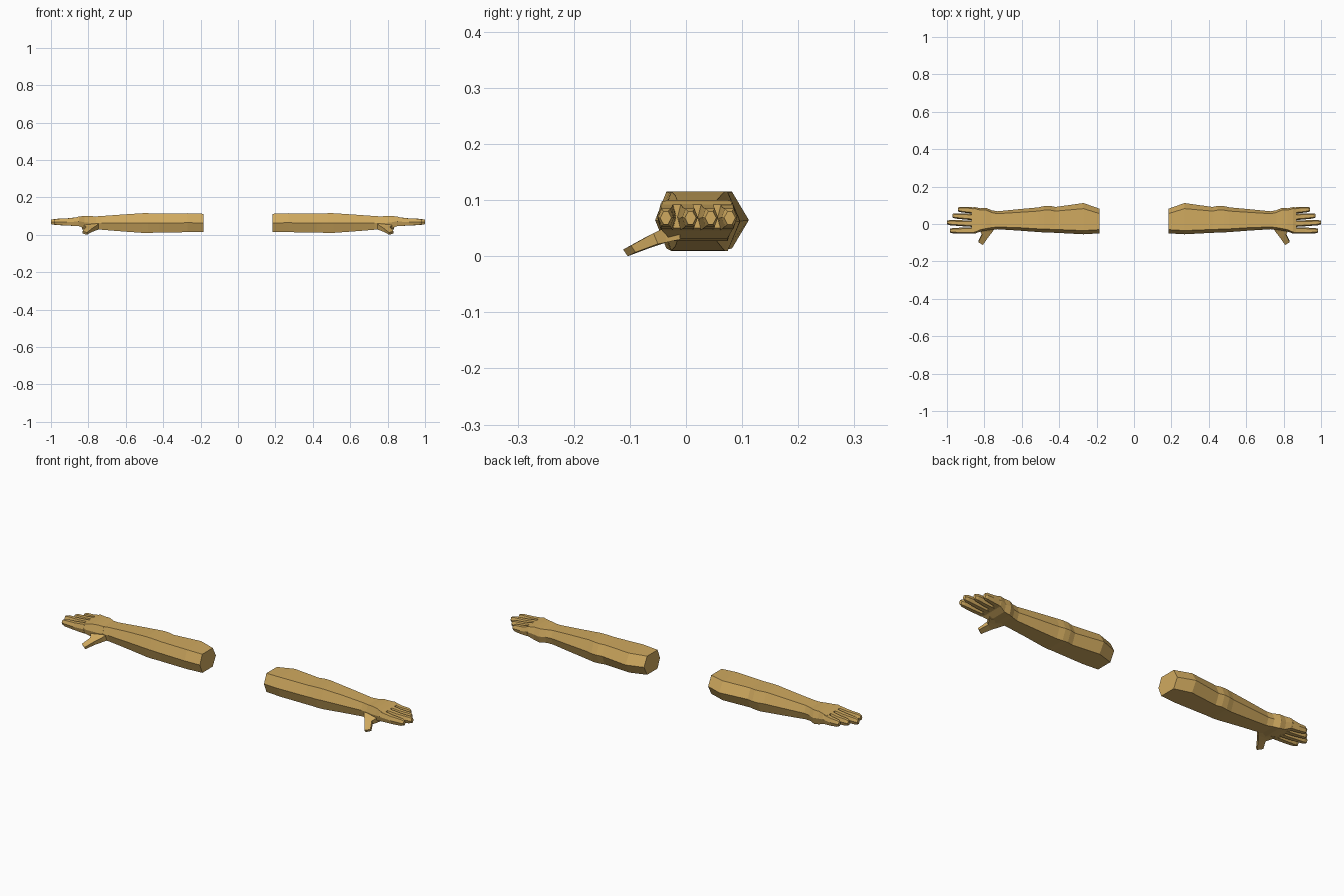
import bpy, bmesh
from mathutils import Vector

skin = bpy.data.materials.new("tan_skin")
skin.diffuse_color = (0.63, 0.40, 0.115, 1)


def loft(name, rings):
    """Join equal-sized rings of points, cap both ends, mirror to the other side."""
    bm = bmesh.new()
    loops = [[bm.verts.new(p) for p in ring] for ring in rings]
    n = len(loops[0])
    for a, b in zip(loops, loops[1:]):
        for i in range(n):
            j = (i + 1) % n
            bm.faces.new((a[i], a[j], b[j], b[i]))
    bm.faces.new(loops[0])
    bm.faces.new(loops[-1])
    bmesh.ops.recalc_face_normals(bm, faces=bm.faces)
    mesh = bpy.data.meshes.new(name)
    bm.to_mesh(mesh)
    bm.free()
    mesh.materials.append(skin)
    obj = bpy.data.objects.new(name, mesh)
    bpy.context.collection.objects.link(obj)
    obj.modifiers.new("mirror", 'MIRROR')
    return obj


def hex_ring(x, y0, y1, z0, z1, front, back):
    """Six-sided section: flat top and bottom, pointed front and back."""
    m = (z0 + z1) / 2
    return [(x, y0, m), (x, y0 + front, z1), (x, y1 - back, z1),
            (x, y1, m), (x, y1 - back, z0), (x, y0 + front, z0)]


# Forearm and wrist: x, front y, back y, bottom z, top z, front and back chamfer
loft("arm", [hex_ring(*s) for s in (
    (0.185, -0.050, 0.082, 0.015, 0.112, 0.020, 0.026),
    (0.270, -0.055, 0.112, 0.014, 0.115, 0.020, 0.030),
    (0.420, -0.047, 0.091, 0.011, 0.113, 0.018, 0.022),
    (0.450, -0.046, 0.097, 0.011, 0.114, 0.018, 0.022),
    (0.480, -0.045, 0.096, 0.009, 0.115, 0.018, 0.022),
    (0.510, -0.043, 0.089, 0.010, 0.115, 0.017, 0.020),
    (0.620, -0.035, 0.079, 0.018, 0.108, 0.016, 0.017),
    (0.730, -0.028, 0.068, 0.027, 0.100, 0.012, 0.013),
    (0.765, -0.029, 0.074, 0.030, 0.098, 0.010, 0.012))])

# Palm
loft("palm", [hex_ring(*s) for s in (
    (0.760, -0.029, 0.073, 0.030, 0.098, 0.010, 0.012),
    (0.790, -0.034, 0.086, 0.027, 0.100, 0.010, 0.012),
    (0.820, -0.040, 0.084, 0.032, 0.100, 0.010, 0.010),
    (0.850, -0.051, 0.090, 0.046, 0.098, 0.008, 0.008),
    (0.868, -0.050, 0.089, 0.050, 0.092, 0.008, 0.008))])

# Fingers: base y, tip y, tip x
for name, yb, yt, xt in (("index_finger", -0.034, -0.036, 0.985),
                         ("middle_finger", 0.001, 0.008, 1.000),
                         ("ring_finger", 0.037, 0.044, 0.970),
                         ("little_finger", 0.072, 0.078, 0.940)):
    rings = []
    for t, w, z0, z1 in ((0, 0.017, 0.047, 0.094), (0.45, 0.016, 0.049, 0.087),
                         (0.88, 0.014, 0.053, 0.085), (1, 0.010, 0.057, 0.080)):
        y = yb + (yt - yb) * t
        rings.append(hex_ring(0.855 + (xt - 0.855) * t, y - w, y + w,
                              z0, z1, 0.006, 0.006))
    loft(name, rings)

# Thumb: four-sided sections swept forward and down along a bent path
thumb = []
for x0, x1, yt, zt, yb, zb in ((0.740, 0.835, -0.015, 0.068, -0.010, 0.030),
                               (0.755, 0.822, -0.040, 0.050, -0.034, 0.025),
                               (0.780, 0.812, -0.072, 0.034, -0.064, 0.015),
                               (0.808, 0.832, -0.112, 0.012, -0.104, 0.000)):
    # the outer side trails so the tip is cut at a slant
    lag = 0.014 if yt < -0.06 else 0.0
    thumb.append([Vector((x0, yt, zt)), Vector((x1, yt + lag, zt + lag / 2)),
                  Vector((x1, yb + lag, zb + lag / 2)), Vector((x0, yb, zb))])
loft("thumb", thumb)
